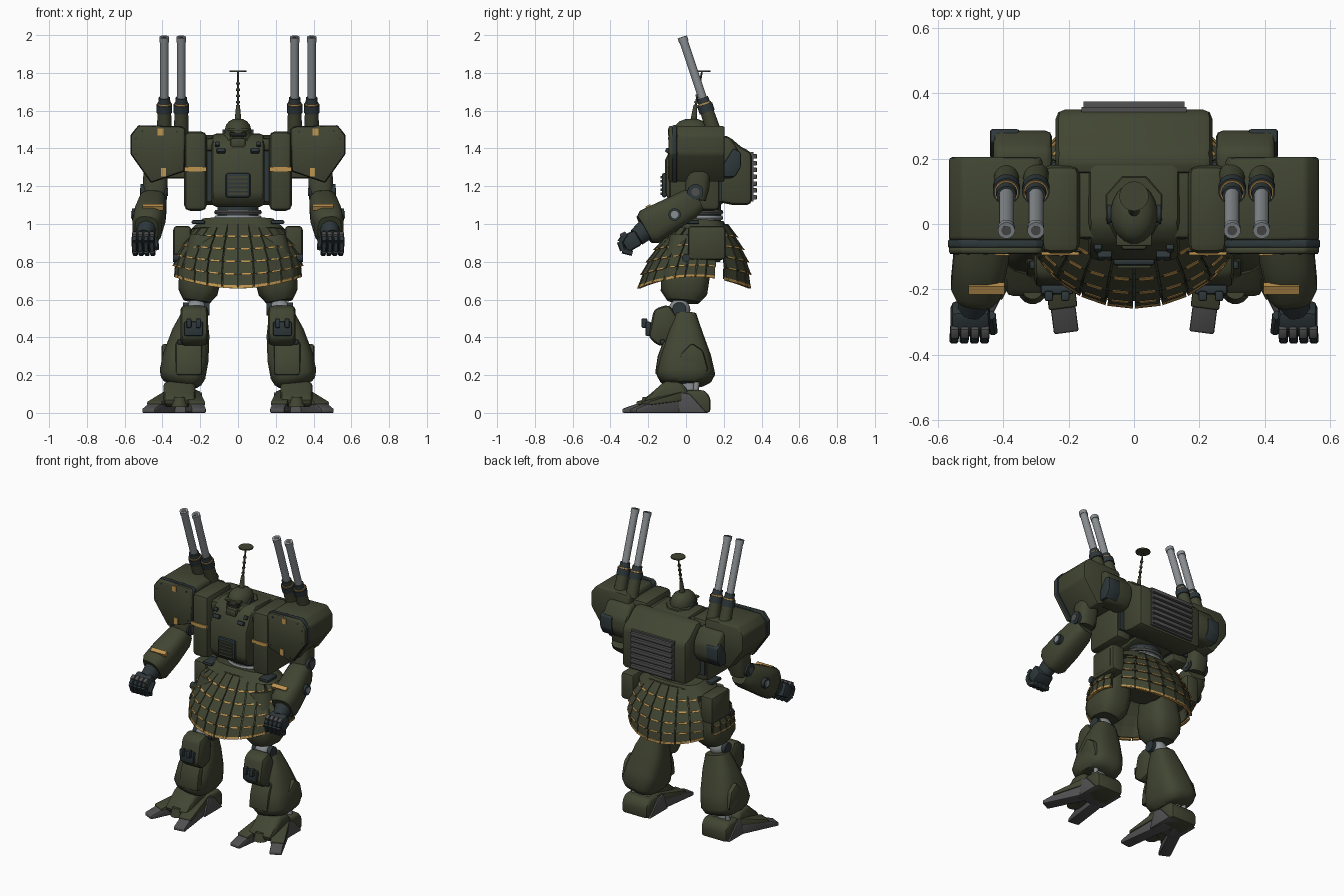
import bpy, bmesh
from math import sin, cos, pi, radians, copysign
from mathutils import Vector, Matrix

if "Cube" in bpy.data.objects:
    bpy.data.objects.remove(bpy.data.objects["Cube"])


def material(name, *rgb):
    mat = bpy.data.materials.new(name)
    mat.use_nodes = True
    mat.diffuse_color = (*rgb, 1)
    mat.node_tree.nodes["Principled BSDF"].inputs["Base Color"].default_value = (*rgb, 1)
    return mat


GREEN = material("olive green", .053, .06, .032)
SLATE = material("dark slate", .027, .038, .042)
STEEL = material("light steel", .25, .27, .28)
IRON = material("dark iron", .08, .08, .083)
GOLD = material("ochre trim", .52, .3, .08)
BLACK = material("shadow black", .014, .016, .014)


def emit(name, bm, *mats, bevel=0.0):
    """Finish a mesh; parts lying wholly on the left are mirrored to the right."""
    bmesh.ops.recalc_face_normals(bm, faces=bm.faces)
    if bevel:
        edges = [e for e in bm.edges if e.calc_face_angle(0) > .5]
        bmesh.ops.bevel(bm, geom=edges, offset=bevel, segments=2, profile=.5,
                        affect='EDGES', clamp_overlap=True)
    mesh = bpy.data.meshes.new(name)
    paired = min(v.co.x for v in bm.verts) > 0
    bm.to_mesh(mesh)
    bm.free()
    for mat in mats:
        mesh.materials.append(mat)
    ob = bpy.data.objects.new(name, mesh)
    bpy.context.scene.collection.objects.link(ob)
    if paired:
        ob.modifiers.new("Mirror", 'MIRROR')
    bpy.ops.object.select_all(action='DESELECT')
    ob.select_set(True)
    bpy.context.view_layer.objects.active = ob
    bpy.ops.object.shade_smooth_by_angle(angle=radians(40))


def box(name, centre, size, mat, bevel=0.0, tilt=0.0):
    bm = bmesh.new()
    place = Matrix.Translation(centre) @ Matrix.Rotation(tilt, 4, 'X') @ Matrix.Diagonal((*size, 1))
    bmesh.ops.create_cube(bm, size=1, matrix=place)
    emit(name, bm, mat, bevel=bevel)


def prism(name, profile, axis, low, high, mat, bevel=0.0, turn=0.0, pivot=(0, 0, 0)):
    """Extrude a profile (y,z along X, or x,z along Y), then turn it about Z at a pivot."""
    bm = bmesh.new()
    rings = []
    for d in (low, high):
        pts = [(d, a, b) if axis == 'X' else (a, d, b) for a, b in profile]
        rings.append([bm.verts.new(p) for p in pts])
    a, b = rings
    bm.faces.new(a)
    bm.faces.new(b)
    for i in range(len(a)):
        bm.faces.new((a[i - 1], a[i], b[i], b[i - 1]))
    bmesh.ops.transform(bm, verts=bm.verts, matrix=Matrix.Translation(pivot) @ Matrix.Rotation(turn, 4, 'Z'))
    emit(name, bm, mat, bevel=bevel)


def limb(name, start, end, sections, mat, sides=16, square=2.0):
    """Loft of superellipse sections (t, side radius, depth radius) along an axis."""
    bm = bmesh.new()
    start, end = Vector(start), Vector(end)
    d = (end - start).normalized()
    ref = Vector((0, 1, 0)) if abs(d.x) > .9 else Vector((1, 0, 0))
    u = (ref - d * ref.dot(d)).normalized()
    v = d.cross(u)
    rings = []
    for t, ru, rv in sections:
        ring = []
        for i in range(sides):
            a = 2 * pi * (i + .5) / sides
            c, s = (copysign(abs(f) ** (2 / square), f) for f in (cos(a), sin(a)))
            ring.append(bm.verts.new(start.lerp(end, t) + u * (ru * c) + v * (rv * s)))
        rings.append(ring)
    for a, b in zip(rings, rings[1:]):
        for i in range(sides):
            bm.faces.new((a[i - 1], a[i], b[i], b[i - 1]))
    bm.faces.new(rings[0])
    bm.faces.new(rings[-1])
    emit(name, bm, mat)


def tube(name, start, end, r, mat, tip=None, sides=16):
    tip = r if tip is None else tip
    limb(name, start, end, [(0, r, r), (1, tip, tip)], mat, sides)


# Torso
prism("chest", [(-.06, 1.09), (-.11, 1.15), (-.11, 1.34), (-.06, 1.44), (0, 1.48), (.2, 1.47), (.2, 1.1)],
      'X', -.14, .14, GREEN, .025)
box("torso_core", (0, .08, 1.26), (.54, .22, .28), SLATE)
box("torso_yoke", (0, .08, 1.42), (.4, .25, .07), GREEN, .02)
box("chest_block", (.225, .045, 1.28), (.12, .27, .42), GREEN, .03)
box("chest_block_stripe", (.225, -.09, 1.29), (.115, .01, .022), GOLD)
box("grille_frame", (0, -.115, 1.205), (.13, .025, .13), SLATE, .012)
for i in range(5):
    box("grille_slat", (0, -.13, 1.16 + i * .022), (.1, .01, .012), GREEN)
box("chest_clamp", (.09, -.09, 1.385), (.045, .04, .025), SLATE, .006, tilt=-.5)
box("chest_lug", (.11, -.07, 1.42), (.025, .03, .025), SLATE, .006, tilt=-.5)
for i in range(3):
    limb("waist_ring", (0, .1, .99 + i * .03), (0, .1, 1.015 + i * .03),
         [(0, .12, .092), (.5, .128, .098), (1, .12, .092)], STEEL if i == 1 else IRON, 28)
limb("waist_core", (0, .1, .95), (0, .1, 1.12), [(0, .11, .085), (1, .11, .085)], SLATE, 24)

# Backpack
prism("backpack", [(.15, 1.12), (.25, 1.1), (.35, 1.1), (.35, 1.38), (.29, 1.41), (.22, 1.47), (.15, 1.47)],
      'X', -.24, .24, GREEN, .03)
box("vent_panel", (0, .35, 1.25), (.32, .015, .26), IRON)
for i in range(7):
    box("vent_louvre", (0, .36, 1.142 + i * .036), (.31, .03, .024), IRON, .003)
prism("rear_shoulder", [(.15, 1.24), (.25, 1.24), (.285, 1.3), (.285, 1.38), (.23, 1.46), (.15, 1.46)],
      'X', .25, .43, GREEN, .02)
prism("rear_shoulder_panel", [(.2, 1.25), (.26, 1.25), (.29, 1.3), (.29, 1.38), (.25, 1.4), (.2, 1.32)],
      'X', .35, .44, SLATE, .008)

# Head and aerial
limb("head", (0, .03, 1.4), (0, .03, 1.56),
     [(0, .064, .07), (.3, .071, .087), (.6, .072, .094), (.78, .064, .084), (.9, .048, .064), (.98, .024, .03)],
     GREEN, 20)
limb("collar", (0, .05, 1.43), (0, .05, 1.48), [(0, .13, .12), (1, .09, .1)], GREEN, 8)
box("visor", (0, -.047, 1.475), (.09, .03, .025), BLACK, .008)
box("face_guard", (0, -.06, 1.43), (.08, .04, .05), GREEN, .012)
box("brow", (0, -.047, 1.499), (.11, .04, .014), GREEN, .005)
tube("ear_disc", (.055, .03, 1.47), (.082, .03, 1.47), .03, SLATE)
tube("aerial_base", (0, .04, 1.54), (0, .05, 1.63), .019, GREEN, .01)
tube("aerial_rod", (0, .05, 1.62), (0, .085, 1.81), .007, GREEN, .005, 8)
for i in range(4):
    tube("aerial_joint", (0, .053 + i * .006, 1.64 + i * .033), (0, .055 + i * .006, 1.65 + i * .033), .01, GREEN)
tube("aerial_disc", (0, .085, 1.805), (0, .085, 1.813), .045, GREEN, sides=24)

# Shoulder pods
pod = [(.28, 1.5), (.3, 1.515), (.525, 1.52), (.566, 1.47), (.566, 1.37), (.46, 1.22), (.285, 1.28)]


def scaled_pod(factor):
    return [(.425 + (x - .425) * factor, 1.37 + (z - 1.37) * factor) for x, z in pod]


prism("shoulder_pod", pod, 'Y', -.05, .205, GREEN, .02)
prism("shoulder_rim", scaled_pod(1.02), 'Y', -.072, -.048, SLATE, .005)
prism("shoulder_face", pod, 'Y', -.092, -.068, GREEN, .01)
for x, z in scaled_pod(.82)[1:]:
    tube("pod_bolt", (x, -.085, z), (x, -.095, z), .006, SLATE, sides=8)
box("pod_upper_mark", (.41, -.092, 1.487), (.03, .008, .036), GOLD)
box("pod_lower_mark", (.395, -.092, 1.273), (.026, .008, .045), GOLD)

# Twin cannons
for x in (.3, .39):
    low, high = Vector((x, .15, 1.48)), Vector((x, -.02, 1.99))

    def piece(name, a, b, r, mat, tip=None):
        tube(name, low.lerp(high, a), low.lerp(high, b), r, mat, tip, 20)

    piece("cannon_breech", 0, .25, .04, GREEN, .036)
    piece("cannon_collar", .22, .3, .042, SLATE)
    piece("cannon_gold_ring", .3, .315, .037, GOLD)
    piece("cannon_sleeve", .29, .37, .034, SLATE, .03)
    piece("cannon_barrel", .36, 1, .023, STEEL)
    piece("muzzle_ring", .95, 1, .026, STEEL)
    piece("muzzle_bore", .99, 1.002, .015, IRON)

# Arms
limb("upper_arm", (.435, .075, 1.32), (.44, .05, 1.13), [(0, .065, .065), (.7, .066, .065), (1, .055, .055)],
     GREEN, 16, 3)
tube("elbow_cap", (.375, .05, 1.17), (.515, .05, 1.17), .042, SLATE)
tube("elbow_pin", (.371, .05, 1.17), (.519, .05, 1.17), .022, IRON)
limb("forearm", (.445, .06, 1.13), (.485, -.22, .97),
     [(0, .055, .062), (.15, .075, .08), (.55, .085, .09), (.9, .08, .1), (1, .062, .08)], GREEN, 16, 3)
box("forearm_stripe", (.45, -.197, 1.088), (.11, .028, .024), GOLD, tilt=.49)
tube("forearm_port", (.53, -.06, 1.05), (.562, -.06, 1.05), .033, SLATE)
tube("forearm_port_core", (.55, -.06, 1.05), (.566, -.06, 1.05), .02, STEEL)
limb("wrist", (.482, -.2, .98), (.495, -.26, .93), [(0, .055, .06), (1, .045, .05)], SLATE, 12)
box("palm", (.5, -.29, .91), (.12, .09, .09), SLATE, .018, tilt=.5)
for i in range(4):
    x = .455 + i * .031
    joints = [(x, -.32, .945), (x + .002, -.35, .905), (x, -.335, .86), (x - .005, -.285, .845)]
    for a, b in zip(joints, joints[1:]):
        limb("finger", a, b, [(0, .014, .017), (1, .014, .015)], SLATE, 8, 4)
    box("knuckle", (x, -.33, .94), (.026, .035, .03), IRON, .006, tilt=.5)
tube("thumb", (.44, -.28, .92), (.43, -.33, .87), .019, SLATE, .014, 8)


# Layered skirt of plates
def skirt_point(t, angle, out):
    drop = .333 - .06 * sin(angle) ** 2
    rx, ry = .21 + .12 * sin(1.9 * t) + out, .135 + .15 * sin(1.6 * t) + out
    return (rx * sin(angle), .085 - .04 * t - ry * cos(angle), 1 - drop * t)


def shell(bm, a0, a1, t0, t1, out0, out1, thick, index=0):
    corners = ((t0, a0, out0), (t0, a1, out0), (t1, a1, out1), (t1, a0, out1))
    inner = [bm.verts.new(skirt_point(t, a, o - thick)) for t, a, o in corners]
    outer = [bm.verts.new(skirt_point(t, a, o)) for t, a, o in corners]
    faces = [bm.faces.new(inner), bm.faces.new(outer)]
    for i in range(4):
        faces.append(bm.faces.new((inner[i - 1], inner[i], outer[i], outer[i - 1])))
    for f in faces:
        f.material_index = index


ROWS = 5
for name, first, last, columns in (("front_skirt", -1, 1, 8), ("left_skirt", 1.04, 1.95, 5),
                                   ("right_skirt", -1.95, -1.04, 5), ("rear_skirt", 2.15, 2 * pi - 2.15, 7)):
    bm = bmesh.new()
    step = (last - first) / columns
    for c in range(columns):
        left, right = first + c * step, first + (c + 1) * step
        for r in range(ROWS):
            t0, t1 = r / ROWS, (r + 1) / ROWS
            shell(bm, left + .01, right - .01, t0, t1, .004, .015, .012)
            shell(bm, left + step * .2, right - step * .2, t1 - .016, t1 + .012, .015, .017, .009, 1)
            shell(bm, left, right, t0, t1, -.009, -.004, .006)
        shell(bm, left + .01, right - .01, .975, 1.025, .014, .018, .018, 1)
    emit(name, bm, GREEN, GOLD)

limb("pelvis", (0, .08, .8), (0, .085, 1), [(0, .1, .1), (.5, .19, .14), (1, .2, .13)], GREEN, 20, 3)
limb("belt", (0, .085, .97), (0, .09, 1.025), [(0, .25, .145), (1, .19, .11)], GREEN, 24, 3)
box("belt_clip", (.21, .02, 1.01), (.07, .1, .02), SLATE, .006)
box("hip_pod", (.295, .11, .9), (.095, .2, .18), GREEN, .02)
box("hip_pod_lid", (.335, .11, .9), (.02, .15, .14), GREEN, .008)
tube("hip_bolt", (.29, 0, .82), (.345, 0, .82), .022, SLATE)

# Legs
limb("thigh", (.17, .015, .93), (.22, -.015, .59),
     [(0, .085, .1), (.6, .115, .13), (.85, .105, .125), (1, .07, .085)], GREEN, 16, 3)
bm = bmesh.new()
bmesh.ops.create_uvsphere(bm, u_segments=20, v_segments=12, radius=.058,
                          matrix=Matrix.Translation((.22, -.035, .545)))
emit("knee_joint", bm, STEEL)
tube("knee_axle", (.15, -.035, .55), (.29, -.035, .55), .036, SLATE)
prism("knee_guard", [(-.2, .4), (-.17, .55), (-.09, .575), (-.04, .5), (-.05, .38), (-.14, .35)],
      'X', .16, .305, GREEN, .025)
box("knee_pad", (.235, -.2, .445), (.1, .03, .075), SLATE, .008)
for x in (.21, .26):
    box("knee_pad_lug", (x, -.22, .475), (.026, .03, .05), SLATE, .006)
limb("calf", (.23, -.005, .52), (.305, 0, .15),
     [(0, .07, .06), (.25, .1, .09), (.6, .122, .135), (.85, .124, .155), (.95, .11, .135), (1, .09, .1)],
     GREEN, 20, 3)
prism("shin_plate", [(-.165, .2), (-.15, .3), (-.12, .38), (0, .38), (0, .2)], 'X', .19, .33, GREEN, .015)
prism("calf_side_plate", [(-.05, .2), (-.03, .31), (.03, .37), (.09, .33), (.12, .22)],
      'X', .35, .405, GREEN, .015)
box("shin_clip", (.3, -.125, .375), (.04, .025, .025), SLATE, .005)

# Feet
tube("ankle", (.3, .02, .2), (.3, .02, .07), .045, STEEL)
for x in (.25, .35):
    tube("ankle_piston", (x, .06, .2), (x, .05, .09), .015, STEEL, sides=10)
prism("instep", [(-.23, .07), (-.19, .1), (-.11, .17), (-.02, .16), (.02, .1), (0, .04), (-.2, .03)],
      'X', .225, .395, GREEN, .025)
prism("heel", [(-.04, 0), (.13, 0), (.13, .08), (.1, .12), (-.04, .12)], 'X', .2, .39, GREEN, .018)
prism("heel_side", [(-.08, 0), (.11, 0), (.02, .1), (-.04, .11)], 'X', .19, .4, IRON, .006)
wedge = [(.03, 0), (-.335, 0), (-.335, .022), (-.24, .055), (0, .11)]
cover = [(0, .07), (-.26, .04), (-.26, .06), (-.03, .118)]
for side, turn, pivot, reach in (("inner", -.13, (.25, 0, 0), 1), ("outer", .45, (.335, .01, 0), .96)):
    for part, profile, half, mat in (("toe", wedge, .038, IRON), ("toe_cover", cover, .044, GREEN)):
        prism(side + "_" + part, [(y * reach, z) for y, z in profile], 'X', -half, half, mat,
              .006, turn, pivot)
tube("toe_hub", (.31, -.2, .03), (.31, -.2, .085), .045, GREEN, .03)
